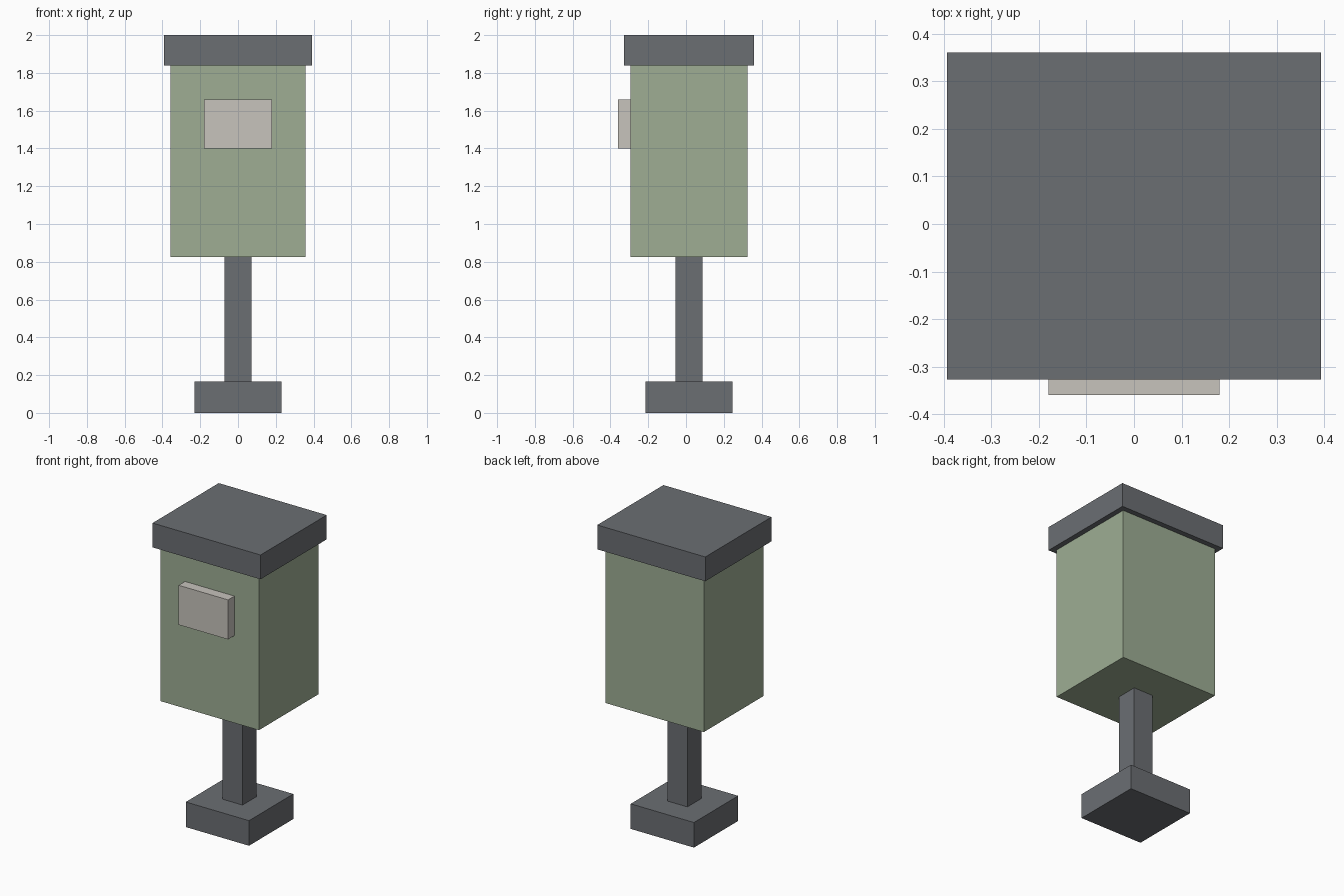
import bpy

cube = bpy.data.objects.get("Cube")
if cube:
    bpy.data.objects.remove(cube, do_unlink=True)


def material(name, rgb):
    mat = bpy.data.materials.new(name)
    mat.use_nodes = True
    color = (*rgb, 1.0)
    mat.diffuse_color = color
    bsdf = next(n for n in mat.node_tree.nodes if n.type == 'BSDF_PRINCIPLED')
    bsdf.inputs["Base Color"].default_value = color
    bsdf.inputs["Roughness"].default_value = 0.8
    return mat


def box(name, width, depth, y, bottom, top, mat):
    """Box centred on x = 0, at depth position y, between two heights."""
    bpy.ops.mesh.primitive_cube_add(size=1, location=(0, y, (bottom + top) / 2))
    obj = bpy.context.object
    obj.name = obj.data.name = name
    obj.scale = (width, depth, top - bottom)
    bpy.ops.object.transform_apply(location=False, rotation=False, scale=True)
    obj.data.materials.append(mat)
    return obj


slate = material("slate grey", (0.147, 0.156, 0.171))
sage = material("sage green", (0.342, 0.423, 0.296))
stone = material("pale stone", (0.571, 0.546, 0.503))

AXIS_Y = 0.016    # common centre line of the stacked parts
BASE_TOP = 0.165
BODY_BOTTOM = 0.825
BODY_TOP = 1.84
BODY_DEPTH = 0.62

# Stand
box("base", 0.46, 0.46, AXIS_Y, 0, BASE_TOP, slate)
box("post", 0.144, 0.144, AXIS_Y, BASE_TOP, BODY_BOTTOM, slate)

# Container and its overhanging lid
box("body", 0.716, BODY_DEPTH, AXIS_Y, BODY_BOTTOM, BODY_TOP, sage)
box("lid", 0.786, 0.688, AXIS_Y + 0.001, BODY_TOP, 2.0, slate)

# Raised plate on the front face
PLATE_DEPTH = 0.066
plate_y = AXIS_Y - (BODY_DEPTH + PLATE_DEPTH) / 2
box("front_plate", 0.36, PLATE_DEPTH, plate_y, 1.4, 1.66, stone)
